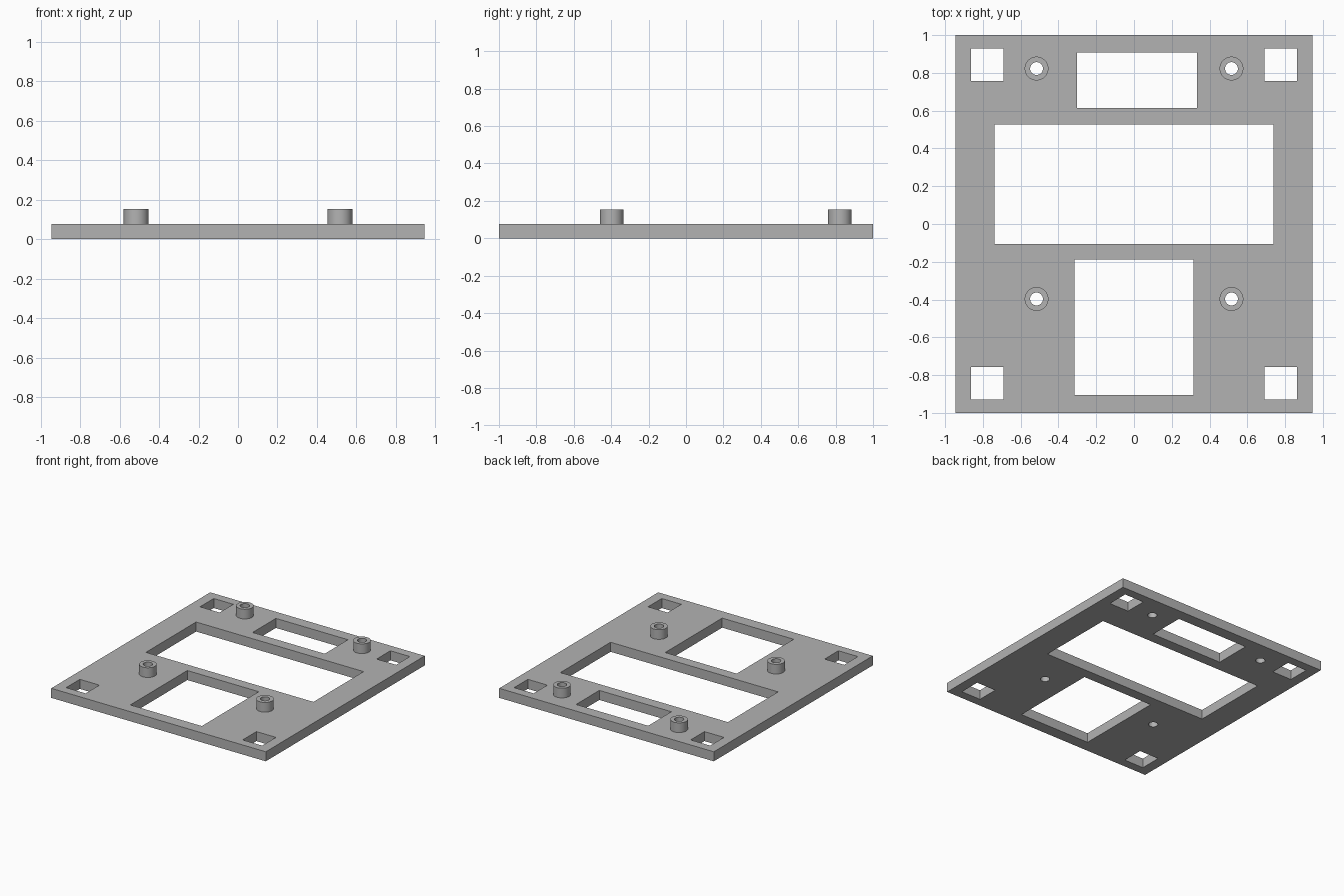
import bpy, bmesh
from math import cos, sin, pi, radians

cube = bpy.data.objects.get("Cube")
if cube:
    bpy.data.objects.remove(cube)

PLATE_TOP, BOSS_TOP = 0.076, 0.153
BOSS_R, BORE_R = 0.063, 0.034

grey = bpy.data.materials.new("plain grey")
grey.use_nodes = True
grey.diffuse_color = (0.45, 0.45, 0.45, 1)
grey.node_tree.nodes["Principled BSDF"].inputs["Base Color"].default_value = grey.diffuse_color


def rect(x0, x1, y0, y1):
    return [(x0, y0), (x1, y0), (x1, y1), (x0, y1)]


def circle(x, y, r, n=48):
    return [(x + r * cos(2 * pi * i / n), y + r * sin(2 * pi * i / n)) for i in range(n)]


def slab(name, loops, z0, z1):
    """Extrude an outline (first loop) with holes (other loops) from z0 to z1."""
    curve = bpy.data.curves.new(name, "CURVE")
    curve.dimensions = "2D"
    curve.fill_mode = "BOTH"
    curve.extrude = (z1 - z0) / 2
    for pts in loops:
        spline = curve.splines.new("POLY")
        spline.points.add(len(pts) - 1)
        for p, (x, y) in zip(spline.points, pts):
            p.co = (x, y, 0, 1)
        spline.use_cyclic_u = True
    ob = bpy.data.objects.new(name, curve)
    bpy.context.collection.objects.link(ob)
    bpy.ops.object.select_all(action="DESELECT")
    ob.select_set(True)
    bpy.context.view_layer.objects.active = ob
    bpy.ops.object.convert(target="MESH")
    ob = bpy.context.object
    # Weld the caps to the walls and set the slab at its height
    bm = bmesh.new()
    bm.from_mesh(ob.data)
    bmesh.ops.remove_doubles(bm, verts=bm.verts, dist=0.0005)
    bmesh.ops.translate(bm, verts=bm.verts, vec=(0, 0, (z0 + z1) / 2))
    bmesh.ops.recalc_face_normals(bm, faces=bm.faces)
    bm.to_mesh(ob.data)
    bm.free()
    ob.data.materials.clear()
    ob.data.materials.append(grey)
    bpy.ops.object.shade_smooth_by_angle(angle=radians(30))
    return ob


bosses = [(sx * 0.516, y) for sx in (-1, 1) for y in (-0.397, 0.823)]

# Plate outline, three windows, corner holes and screw bores
loops = [rect(-0.945, 0.945, -1, 1),
         rect(-0.302, 0.333, 0.615, 0.908),
         rect(-0.738, 0.738, -0.105, 0.527),
         rect(-0.315, 0.315, -0.188, -0.905)]
for sx in (-1, 1):
    for sy in (-1, 1):
        loops.append(rect(sx * 0.692, sx * 0.864, sy * 0.756, sy * 0.929))
loops += [circle(x, y, BORE_R) for x, y in bosses]
slab("base_plate", loops, 0, PLATE_TOP)

# Hollow screw bosses
for x, y in bosses:
    name = ("back_" if y > 0 else "front_") + ("left" if x > 0 else "right") + "_boss"
    slab(name, [circle(x, y, BOSS_R), circle(x, y, BORE_R)], PLATE_TOP, BOSS_TOP)
